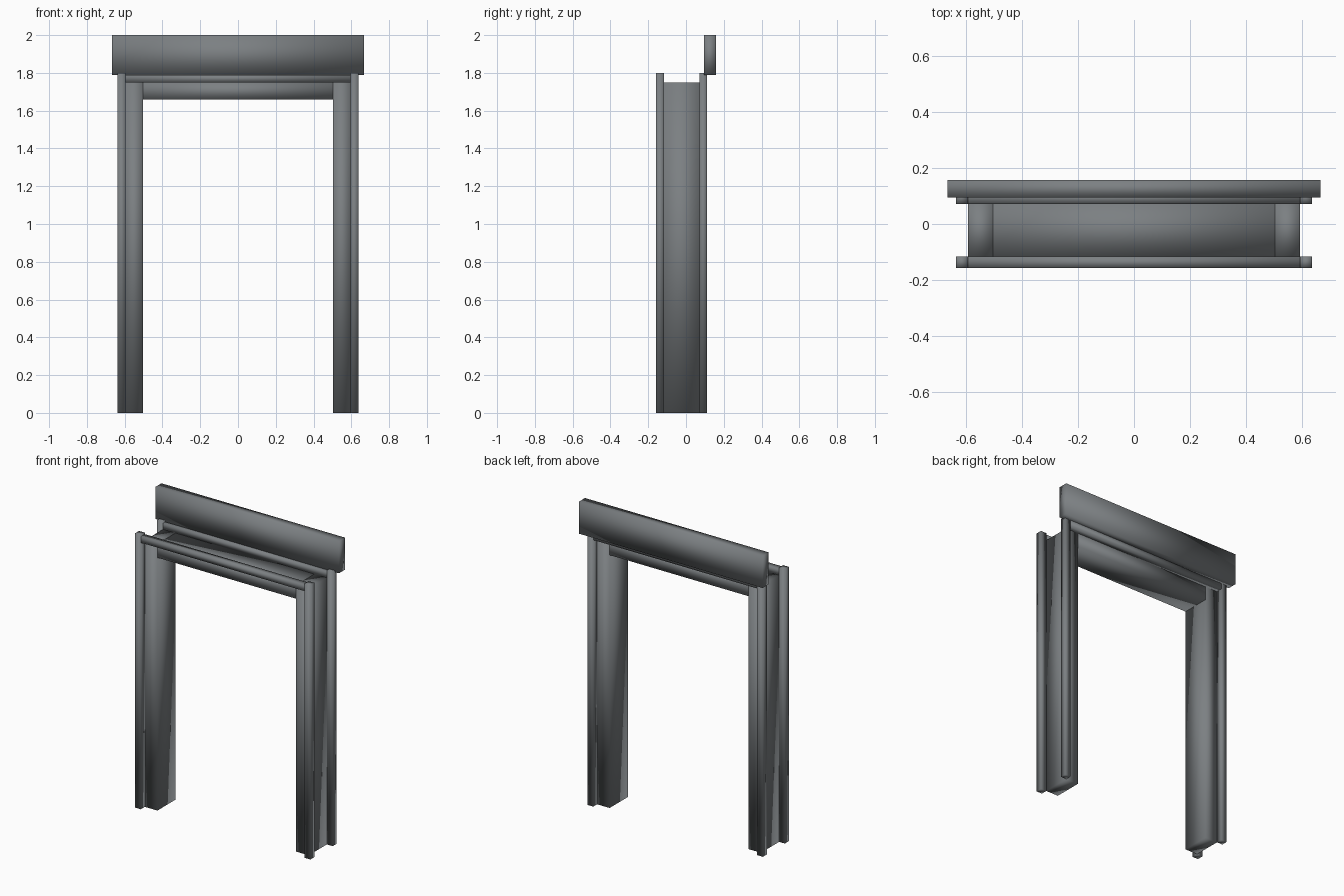
import bpy

cube = bpy.data.objects.get("Cube")
if cube:
    bpy.data.objects.remove(cube, do_unlink=True)

# Single dark slate colour
slate = bpy.data.materials.new("dark_slate_grey")
slate.use_nodes = True
colour = (0.2, 0.215, 0.225, 1)
slate.diffuse_color = colour
slate.node_tree.nodes["Principled BSDF"].inputs["Base Color"].default_value = colour


def box(name, x, y, z):
    """Soft-shaded box spanning the given (low, high) ranges."""
    spans = (x, y, z)
    bpy.ops.mesh.primitive_cube_add(size=1)
    ob = bpy.context.object
    ob.name = ob.data.name = name
    for v in ob.data.vertices:
        v.co = [lo if c < 0 else hi for c, (lo, hi) in zip(v.co, spans)]
    ob.data.materials.append(slate)
    bpy.ops.object.shade_smooth()
    return ob


INNER, OUTER, EDGE = 0.504, 0.595, 0.637   # half widths of opening, frame, trim
FRAME_Y = (-0.116, 0.072)
TRIM_Y = {"front": (-0.158, -0.116), "back": (0.072, 0.112)}
LINTEL_Z, FRAME_TOP, BAR_TOP, TRIM_TOP = 1.66, 1.75, 1.79, 1.8

# Inner frame: two jambs and the lintel between them
for side, s in (("left", 1), ("right", -1)):
    box(side + "_jamb", sorted((s * INNER, s * OUTER)), FRAME_Y, (0, FRAME_TOP))
box("lintel", (-INNER, INNER), FRAME_Y, (LINTEL_Z, FRAME_TOP))

# Trim around the frame, front and back
for face, y in TRIM_Y.items():
    for side, s in (("left", 1), ("right", -1)):
        box(f"{face}_{side}_trim", sorted((s * OUTER, s * EDGE)), y, (0, TRIM_TOP))
    box(face + "_top_trim", (-OUTER, OUTER), y, (FRAME_TOP, BAR_TOP))

# Header board across the back
box("header_board", (-0.667, 0.667), (0.095, 0.158), (BAR_TOP, 2))
